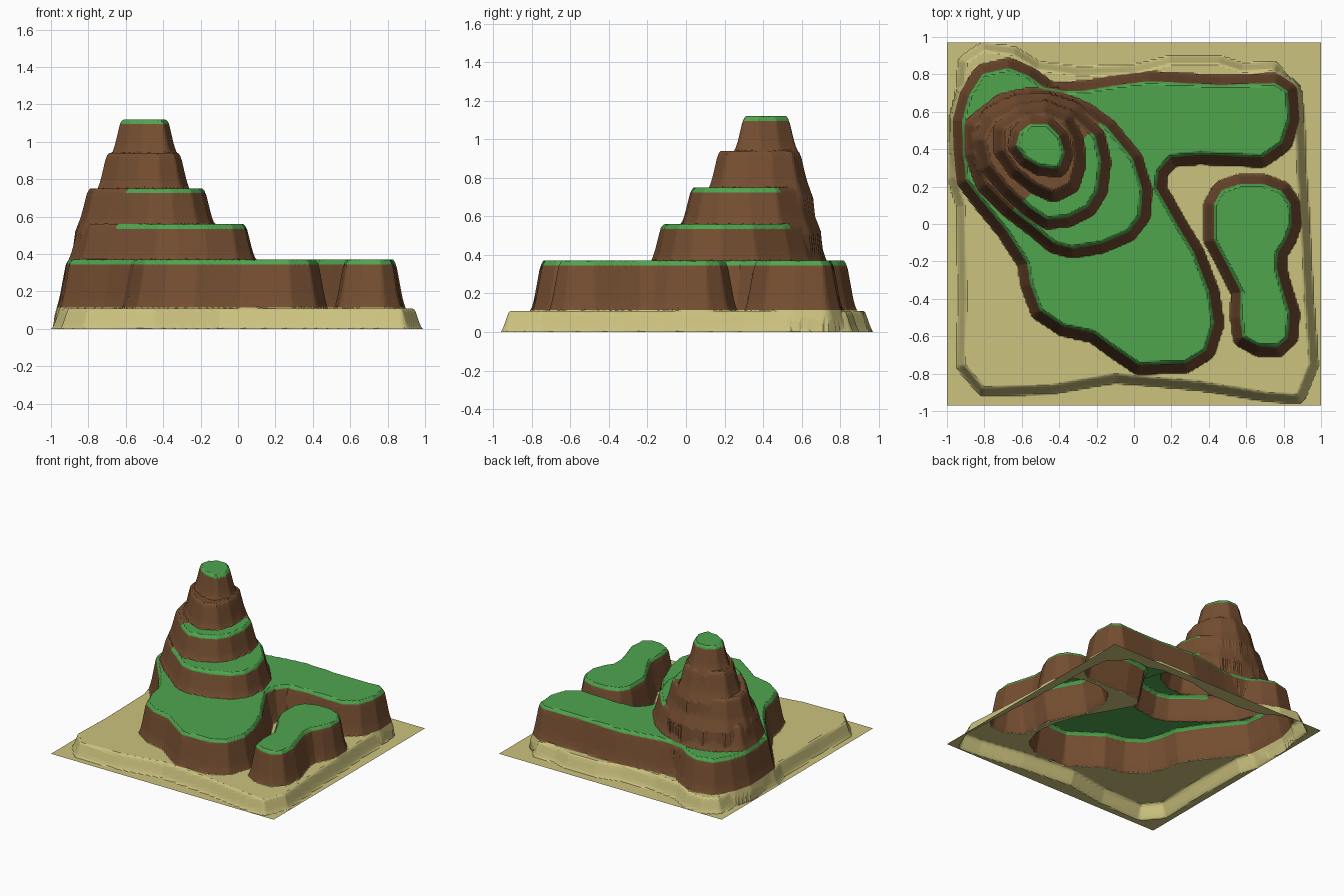
import bpy, bmesh, math

if "Cube" in bpy.data.objects:
    bpy.data.objects.remove(bpy.data.objects["Cube"])

CELL = 0.01
HX, HY = 1.0, 0.97

# top-edge outlines of every terrace, seen from above
SAND = [(-.89, .86), (-.80, .92), (-.65, .90), (-.52, .82), (-.30, .79), (0, .80), (.20, .85),
        (.45, .85), (.58, .81), (.74, .82), (.81, .72), (.86, .62), (.87, .30), (.89, 0),
        (.91, -.4), (.935, -.75), (.87, -.91), (.72, -.90), (.35, -.84), (-.10, -.80),
        (-.45, -.86), (-.80, -.87), (-.90, -.75), (-.89, -.4), (-.90, .1), (-.945, .25),
        (-.945, .45), (-.91, .65)]
PLATEAU = [(-.80, .79), (-.67, .82), (-.57, .78), (-.45, .69), (-.26, .70), (-.08, .73),
           (.08, .75), (.46, .73), (.75, .74), (.81, .70), (.82, .56), (.78, .44), (.68, .37),
           (.35, .385), (.19, .37), (.12, .29), (.105, .19), (.23, -.03), (.31, -.16),
           (.39, -.37), (.415, -.53), (.37, -.67), (.27, -.73), (.03, -.74), (-.13, -.63),
           (-.21, -.57), (-.37, -.535), (-.49, -.455), (-.54, -.32), (-.56, -.20),
           (-.67, -.03), (-.80, .13), (-.885, .24), (-.90, .40), (-.905, .55), (-.87, .68)]
MESA = [(.44, .10), (.48, .17), (.57, .20), (.69, .20), (.78, .165), (.825, .10), (.83, 0),
        (.80, -.08), (.755, -.15), (.75, -.24), (.78, -.35), (.82, -.48), (.81, -.60),
        (.76, -.645), (.67, -.64), (.595, -.60), (.58, -.5), (.585, -.36), (.52, -.23), (.44, -.08)]
TIER_LOW = [(-.70, .63), (-.55, .665), (-.40, .64), (-.26, .58), (-.15, .50), (-.02, .34),
            (.03, .18), (.02, .05), (-.04, -.03), (-.18, -.09), (-.33, -.115), (-.42, -.09),
            (-.53, 0), (-.66, .10), (-.78, .22), (-.84, .38), (-.84, .52)]
TIER_MID = [(-.62, .605), (-.48, .62), (-.34, .57), (-.22, .46), (-.19, .33), (-.21, .18),
            (-.26, .10), (-.36, .05), (-.46, .04), (-.55, .10), (-.66, .20), (-.76, .32),
            (-.79, .45), (-.74, .55)]
SHOULDER = [(-.60, .56), (-.48, .58), (-.38, .54), (-.33, .44), (-.32, .32), (-.35, .22),
            (-.43, .18), (-.52, .22), (-.62, .30), (-.69, .40), (-.69, .50)]
PEAK = [(-.60, .48), (-.55, .52), (-.47, .52), (-.41, .46), (-.385, .38), (-.41, .31),
        (-.50, .32), (-.57, .36), (-.615, .42)]

# outline, top height, foot height, wall width
TERRACES = [(SAND, .11, 0, .05), (PLATEAU, .37, .11, .065), (MESA, .37, .11, .065),
            (TIER_LOW, .56, .37, .065), (TIER_MID, .75, .56, .065),
            (SHOULDER, .94, .75, .06), (PEAK, 1.12, .94, .058)]


def outside_distance(x, y, segs):
    """Distance to an outline, 0 when inside it."""
    best, inside = 9.0, False
    for ax, ay, dx, dy, inv in segs:
        px, py = x - ax, y - ay
        if (py < 0) != (py < dy):
            if px < py * dx / dy:
                inside = not inside
        t = (px * dx + py * dy) * inv
        t = 0 if t < 0 else 1 if t > 1 else t
        ex, ey = px - t * dx, py - t * dy
        d = ex * ex + ey * ey
        if d < best:
            best = d
    return 0.0 if inside else math.sqrt(best)


def drop(t):
    """Wall profile: rounded lip, steep face, flared foot."""
    if t < .25:
        return t * .4
    if t < .75:
        return .1 + (t - .25) * 1.36
    return .78 + (t - .75) * .88


LAYERS = []
for pts, top, foot, w in TERRACES:
    segs = []
    for (ax, ay), (bx, by) in zip(pts, pts[1:] + pts[:1]):
        dx, dy = bx - ax, by - ay
        segs.append((ax, ay, dx, dy, 1 / (dx * dx + dy * dy)))
    xs, ys = [p[0] for p in pts], [p[1] for p in pts]
    m = w * 1.4
    LAYERS.append((segs, top, foot, w, min(xs) - m, max(xs) + m, min(ys) - m, max(ys) + m))


def height(x, y):
    z = 0.0
    for segs, top, foot, w, x0, x1, y0, y1 in LAYERS:
        if x0 < x < x1 and y0 < y < y1:
            h = top - (top - foot) * drop(outside_distance(x, y, segs) / w)
            if h > z and h > foot - .06:
                z = h
    return z


# materials
def material(name, rgb):
    m = bpy.data.materials.new(name)
    m.diffuse_color = (*rgb, 1)
    m.use_nodes = True
    m.node_tree.nodes["Principled BSDF"].inputs["Base Color"].default_value = m.diffuse_color
    return m


MATS = [material("sand", (.60, .54, .21)), material("earth_brown", (.178, .077, .031)),
        material("grass_green", (.08, .376, .076))]
LIP = .025


def colour(c):
    if c.z < .113:
        return 0
    if c.z > 1.12 - LIP or .37 - LIP < c.z < .3702:
        return 2
    front = c.x - c.y > -.72          # rear-left mountain face is bare earth
    if front and any(t - LIP < c.z < t + .0002 for t in (.56, .75)):
        return 2
    return 1


def part(c):
    if c.z < .113:
        return "sand_base"
    if c.y < .285 and c.x > .33 - .33 * c.y:
        return "small_mesa"
    return "mountain" if c.z > .3702 else "grass_plateau"


# terrain sheet
nx, ny = round(2 * HX / CELL), round(2 * HY / CELL)
bm = bmesh.new()
rows = []
for j in range(ny + 1):
    y = -HY + j * CELL
    rows.append([bm.verts.new((-HX + i * CELL, y, height(-HX + i * CELL, y)))
                 for i in range(nx + 1)])
for j in range(ny):
    a, b = rows[j], rows[j + 1]
    for i in range(nx):
        bm.faces.new((a[i], a[i + 1], b[i + 1], b[i]))
bmesh.ops.triangulate(bm, faces=bm.faces[:])

# crisp colour lines along level contours
for z in (.113, .37 - LIP, .3702, .56 - LIP, .5602, .75 - LIP, .7502, 1.12 - LIP):
    bmesh.ops.bisect_plane(bm, geom=bm.verts[:] + bm.edges[:] + bm.faces[:], dist=1e-6,
                           plane_co=(0, 0, z), plane_no=(0, 0, 1))
labels = []
for f in bm.faces:
    c = f.calc_center_median()
    f.material_index = colour(c)
    labels.append(part(c))

# one object per part
for name in ("sand_base", "grass_plateau", "small_mesa", "mountain"):
    piece = bm.copy()
    gone = [f for f, l in zip(piece.faces, labels) if l != name]
    bmesh.ops.delete(piece, geom=gone, context='FACES')
    me = bpy.data.meshes.new(name)
    piece.to_mesh(me)
    piece.free()
    for m in MATS:
        me.materials.append(m)
    bpy.context.collection.objects.link(bpy.data.objects.new(name, me))
bm.free()
